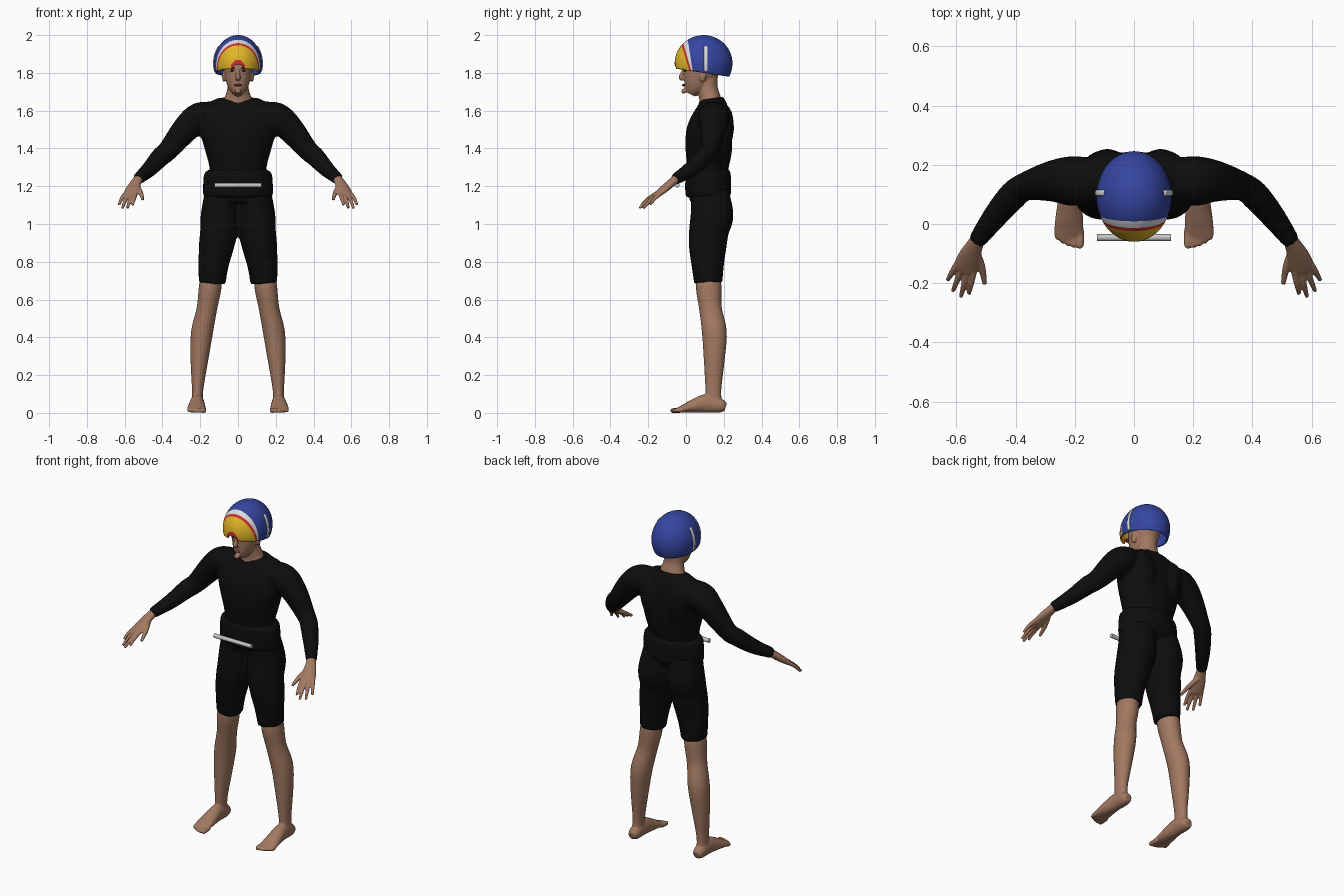
import bpy, bmesh, math
from mathutils import Vector, Matrix

cube = bpy.data.objects.get("Cube")
if cube:
    bpy.data.objects.remove(cube, do_unlink=True)


def material(name, r, g, b):
    mat = bpy.data.materials.new(name)
    mat.use_nodes = True
    mat.diffuse_color = (r, g, b, 1)
    mat.node_tree.nodes["Principled BSDF"].inputs["Base Color"].default_value = (r, g, b, 1)
    return mat


skin = material("skin", .36, .19, .12)
lip = material("lip", .22, .09, .065)
dark = material("dark_brown", .03, .018, .012)
black = material("black_fabric", .004, .004, .004)
blue = material("blue", .035, .06, .35)
yellow = material("yellow", .75, .47, .02)
red = material("red", .62, .03, .03)
white = material("white", .72, .72, .75)
grey = material("grey_metal", .55, .55, .57)


def spline(rows, steps):
    """Smoothly interpolate rows of numbers."""
    out = []
    for i in range(len(rows) - 1):
        a, b, c, d = (rows[min(max(i + k, 0), len(rows) - 1)] for k in (-1, 0, 1, 2))
        for j in range(steps):
            t = j / steps
            out.append([.5 * (2 * q + (r - p) * t + (2 * p - 5 * q + 4 * r - s) * t * t
                              + (3 * q - p - 3 * r + s) * t ** 3)
                        for p, q, r, s in zip(a, b, c, d)])
    return out + [list(rows[-1])]


def tube(bm, rows, side=(1, 0, 0), s=1, n=24, steps=4):
    """Closed tube through elliptical rings (x, y, z, radius along side, other radius)."""
    rows = spline(rows, steps)
    pts = [Vector(r[:3]) for r in rows]
    loops = []
    for i, (p, row) in enumerate(zip(pts, rows)):
        t = (pts[min(i + 1, len(pts) - 1)] - pts[max(i - 1, 0)]).normalized()
        u = Vector(side)
        u = (u - t * u.dot(t)).normalized()
        v = t.cross(u)
        loop = []
        for k in range(n):
            a = math.tau * k / n
            co = p + u * row[3] * math.cos(a) + v * row[4] * math.sin(a)
            loop.append(bm.verts.new((co.x * s, co.y, co.z)))
        loops.append(loop)
    for a, b in zip(loops, loops[1:]):
        for k in range(n):
            bm.faces.new((a[k], a[k - 1], b[k - 1], b[k]))
    bm.faces.new(loops[0])
    bm.faces.new(loops[-1])


def ball(bm, centre, radii):
    m = Matrix.Translation(centre) @ Matrix.Diagonal((*radii, 1))
    bmesh.ops.create_uvsphere(bm, u_segments=20, v_segments=12, radius=1, matrix=m)


def finish(name, bm, mats, voxel=0, smooth=3):
    """Turn the bmesh into an object; a voxel size fuses its pieces into one skin."""
    bmesh.ops.recalc_face_normals(bm, faces=bm.faces)
    for f in bm.faces:
        f.smooth = True
    mesh = bpy.data.meshes.new(name)
    bm.to_mesh(mesh)
    bm.free()
    for m in mats:
        mesh.materials.append(m)
    obj = bpy.data.objects.new(name, mesh)
    bpy.context.collection.objects.link(obj)
    if voxel:
        mod = obj.modifiers.new("fuse", 'REMESH')
        mod.mode = 'VOXEL'
        mod.voxel_size = voxel
        mod.use_smooth_shade = True
        mod = obj.modifiers.new("soften", 'SMOOTH')
        mod.factor = .5
        mod.iterations = smooth
    return obj


sides = (("left", 1), ("right", -1))

# Suit: torso, sleeves, back muscles and short legs fused together
bm = bmesh.new()
tube(bm, [(0, .12, 1.12, .165, .1), (0, .115, 1.28, .15, .108), (0, .12, 1.38, .172, .122),
          (0, .122, 1.48, .2, .122), (0, .135, 1.56, .21, .105), (0, .14, 1.62, .19, .082),
          (0, .135, 1.665, .11, .062)], n=40)
for _, s in sides:
    tube(bm, [(.1, .145, 1.585, .07, .06), (.2, .145, 1.565, .085, .08), (.275, .145, 1.505, .07, .072),
              (.37, .125, 1.39, .047, .055), (.41, .095, 1.355, .048, .052),
              (.47, .025, 1.29, .042, .042), (.533, -.06, 1.235, .03, .03)], (0, 1, 0), s)
    tube(bm, [(.07, .17, 1.36, .05, .05), (.085, .175, 1.48, .075, .077),
              (.1, .175, 1.58, .07, .07), (.1, .16, 1.63, .04, .04)], s=s)
    tube(bm, [(.085, .125, 1.17, .09, .1), (.095, .138, 1.05, .102, .114), (.1, .122, .97, .1, .106),
              (.115, .115, .88, .093, .1), (.13, .115, .78, .08, .086), (.137, .118, .685, .071, .075)], s=s)
finish("body_suit", bm, [black], .011)

# Padded waist belt
bm = bmesh.new()
tube(bm, [(0, .117, 1.14, .165, .105), (0, .117, 1.155, .183, .119), (0, .117, 1.21, .184, .121),
          (0, .117, 1.265, .178, .119), (0, .117, 1.285, .158, .11)], n=48)
finish("waist_belt", bm, [black])

# Control bar in front of the belt
bm = bmesh.new()
turn = Matrix.Translation((0, -.046, 1.205)) @ Matrix.Rotation(math.pi / 2, 4, 'Y')
bmesh.ops.create_cone(bm, cap_ends=True, segments=24, radius1=.012, radius2=.012, depth=.25, matrix=turn)
bar = finish("control_bar", bm, [grey])
bpy.context.view_layer.objects.active = bar
bar.select_set(True)
bpy.ops.object.shade_smooth_by_angle()
bar.select_set(False)

for label, s in sides:
    # Bare lower leg, foot and toes
    bm = bmesh.new()
    tube(bm, [(.14, .118, .76, .05, .055), (.147, .12, .67, .06, .068), (.165, .13, .55, .054, .06),
              (.19, .15, .43, .058, .066), (.203, .15, .3, .049, .057), (.214, .145, .12, .03, .042),
              (.215, .15, .04, .032, .044)], s=s)
    tube(bm, [(.216, .21, .03, .022, .022), (.216, .18, .038, .034, .038), (.216, .11, .05, .037, .05),
              (.218, .04, .036, .045, .036), (.22, -.02, .02, .05, .02), (.218, -.05, .013, .047, .012)], s=s)
    for i in range(5):
        x, y, r = .182 + i * .0195, -.068 + i * i * .0018, .0135 - i * .001
        tube(bm, [(x, -.02, .014, r, r), (x, y, .012, r, r), (x, y - .014, .01, r * .6, r * .6)], s=s, n=12)
    finish(label + "_leg", bm, [skin], .0055)

    # Hand with spread fingers and thumb
    bm = bmesh.new()
    across = Vector((.92, .38, 0))
    tube(bm, [(.515, -.035, 1.253, .024, .024), (.537, -.07, 1.224, .028, .022),
              (.555, -.11, 1.19, .038, .02), (.57, -.15, 1.158, .042, .015),
              (.577, -.165, 1.146, .036, .01)], across, s)
    tips = [(.558, -.236, 1.1), (.585, -.246, 1.084), (.612, -.227, 1.083), (.63, -.19, 1.102)]
    for i, tip in enumerate(tips):
        base = Vector((.57, -.148, 1.16)) + across * (i - 1.5) * .021
        tip = Vector(tip)
        mid = base.lerp(tip, .55) + Vector((0, 0, .006))
        tube(bm, [(*base, .011, .011), (*mid, .01, .01), (*tip, .007, .007)], across, s, 12)
    tube(bm, [(.537, -.09, 1.2, .016, .016), (.515, -.145, 1.165, .013, .013),
              (.504, -.203, 1.13, .008, .008)], across, s, 12)
    finish(label + "_hand", bm, [skin], .004, 2)

# Head: neck, skull, nose, brow ridge and ears
bm = bmesh.new()
tube(bm, [(0, .13, 1.62, .095, .065), (0, .128, 1.66, .075, .058), (0, .115, 1.72, .056, .053),
          (0, .11, 1.8, .056, .06)])
tube(bm, [(0, .022, 1.688, .022, .028), (0, .034, 1.71, .042, .048), (0, .05, 1.74, .058, .066),
          (0, .07, 1.79, .071, .086), (0, .088, 1.85, .08, .105), (0, .09, 1.92, .068, .085)], n=32)
tube(bm, [(0, -.008, 1.825, .008, .008), (0, -.02, 1.795, .01, .011), (0, -.027, 1.775, .014, .012),
          (0, -.015, 1.763, .011, .008)], n=16)
ball(bm, (0, -.012, 1.695 + .008), (.018, .012, .013))
for _, s in sides:
    ball(bm, (s * .074, .088, 1.782), (.011, .018, .03))
    ball(bm, (s * .03, -.006, 1.828), (.024, .01, .007))
finish("head", bm, [skin], .0045, 2)

# Facial details
bm = bmesh.new()
ball(bm, (0, -.013, 1.735), (.022, .009, .006))
finish("mouth", bm, [lip])
for label, s in sides:
    bm = bmesh.new()
    ball(bm, (s * .031, -.006, 1.811), (.01, .008, .004))
    finish(label + "_eye", bm, [dark])
    bm = bmesh.new()
    ball(bm, (s * .032, -.01, 1.827), (.018, .008, .004))
    finish(label + "_eyebrow", bm, [dark])

# Helmet shell, cut along its rim and colour boundaries
bm = bmesh.new()
shape = Matrix.Translation((0, .093, 1.85)) @ Matrix.Diagonal((.127, .153, .15, 1))
bmesh.ops.create_uvsphere(bm, u_segments=64, v_segments=40, radius=1, matrix=shape)


def cut(co, no, clear=False):
    bmesh.ops.bisect_plane(bm, geom=bm.verts[:] + bm.edges[:] + bm.faces[:], dist=1e-6,
                           plane_co=co, plane_no=no, clear_inner=clear)


cut((0, -.06, 1.823), (0, .15, 1), True)
# Each band lies in front of a tilted plane: offset, tilt, material slot
bands = [(.034, .16, 3), (.025, .28, 2), (.015, .31, 1)]
for offset, tilt, _ in bands:
    cut((0, offset, 1.82), (0, 1, tilt))


def arch(width, height):
    """Planes bounding a rounded arch at the front of the rim."""
    planes = []
    for a in (-1.4, -.7, 0, .7, 1.4):
        planes.append((Vector((math.sin(a) * width, 0, 1.815 + math.cos(a) * height)),
                       Vector((math.sin(a) / width, 0, math.cos(a) / height))))
    for co, no in planes:
        cut(co, no)
    return planes


def inside(p, planes):
    return p.y < 0 and all((p - co).dot(no) < 0 for co, no in planes)


notch, trim = arch(.03, .03), arch(.039, .053)
gone = []
for f in bm.faces:
    p = f.calc_center_median()
    for offset, tilt, slot in bands:
        if p.y + tilt * (p.z - 1.82) < offset:
            f.material_index = slot
    if inside(p, notch):
        gone.append(f)
    elif inside(p, trim):
        f.material_index = 2
bmesh.ops.delete(bm, geom=gone, context='FACES')
helmet = finish("helmet", bm, [blue, yellow, red, white])
shell = helmet.modifiers.new("thickness", 'SOLIDIFY')
shell.thickness = .008

# White strips curving up the helmet sides
for label, s in sides:
    bm = bmesh.new()
    rows = []
    for i in range(8):
        z = 1.808 + i * .019
        rows.append((.128 * math.sqrt(1 - ((z - 1.85) / .15) ** 2), .105, z, .004, .01))
    tube(bm, rows, s=s, n=12, steps=2)
    finish(label + "_helmet_strip", bm, [white])
